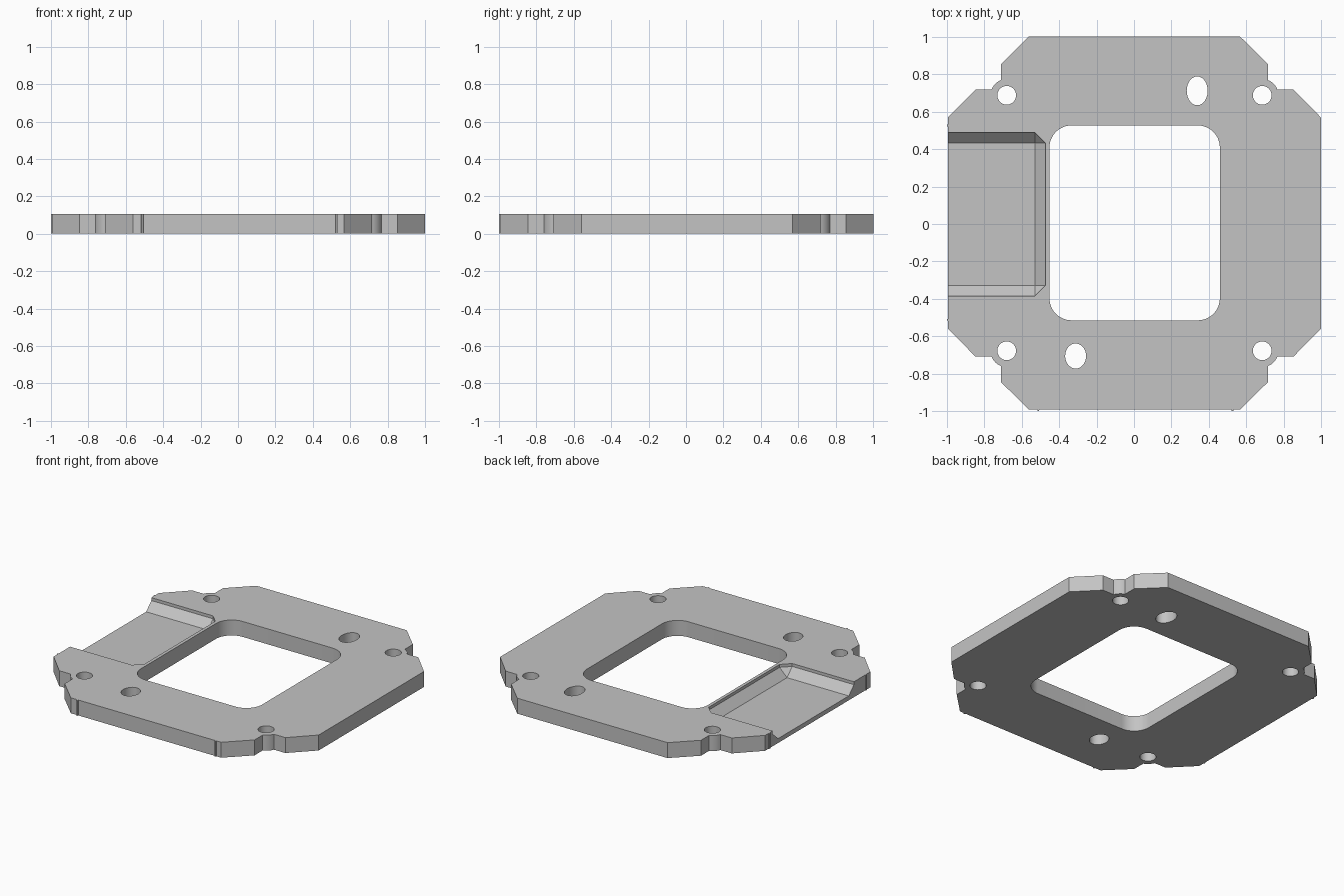
import bpy, bmesh
from math import cos, sin, pi, radians

cube = bpy.data.objects.get("Cube")
if cube:
    bpy.data.objects.remove(cube, do_unlink=True)

HEIGHT = 0.105
CX, CY = 0.0025, 0.005      # plate centre; small nibs extend past two edges
HALF = 0.9965

grey = bpy.data.materials.new("plain grey")
grey.use_nodes = True
grey.diffuse_color = (0.55, 0.55, 0.55, 1)
grey.node_tree.nodes["Principled BSDF"].inputs["Base Color"].default_value = (0.55, 0.55, 0.55, 1)


def add_object(name, bm):
    bmesh.ops.recalc_face_normals(bm, faces=bm.faces)
    mesh = bpy.data.meshes.new(name)
    bm.to_mesh(mesh)
    bm.free()
    mesh.materials.append(grey)
    obj = bpy.data.objects.new(name, mesh)
    bpy.context.collection.objects.link(obj)
    return obj


def prism(name, outline, z0, z1):
    bm = bmesh.new()
    face = bm.faces.new([bm.verts.new((x, y, z0)) for x, y in outline])
    top = bmesh.ops.extrude_face_region(bm, geom=[face])["geom"]
    bmesh.ops.translate(bm, vec=(0, 0, z1 - z0),
                        verts=[v for v in top if isinstance(v, bmesh.types.BMVert)])
    return add_object(name, bm)


def arc(cx, cy, rx, ry, a0, a1, n):
    angles = [radians(a0 + (a1 - a0) * i / n) for i in range(n + 1)]
    return [(cx + rx * cos(a), cy + ry * sin(a)) for a in angles]


def through_cutter(name, outline):
    return prism(name, outline, -0.1, HEIGHT + 0.1)


# Plate outline: one notched corner with a rounded boss, turned four times
PIN = 0.683
corner = [(HALF, 0.565), (0.85, 0.714), (0.764, 0.714)]
corner += arc(PIN, PIN, 0.0867, 0.0867, 21, 69, 10)
corner += [(0.714, 0.764), (0.714, 0.85), (0.565, HALF)]
outline = []
for k in range(4):
    c, s = round(cos(k * pi / 2)), round(sin(k * pi / 2))
    outline += [(CX + c * x - s * y, CY + s * x + c * y) for x, y in corner]
plate = prism("plate", outline, 0, HEIGHT)

cutters = []

# Central window with rounded corners
x0, x1, y0, y1, r = -0.452, 0.459, -0.515, 0.527, 0.118
window = []
for cx, cy, a in [(x1 - r, y1 - r, 0), (x0 + r, y1 - r, 90),
                  (x0 + r, y0 + r, 180), (x1 - r, y0 + r, 270)]:
    window += arc(cx, cy, r, r, a, a + 90, 12)
cutters.append(through_cutter("window_cutter", window))

# Four round pin holes and two oval holes
holes = [(CX + sx * PIN, CY + sy * PIN, 0.05, 0.05) for sx in (-1, 1) for sy in (-1, 1)]
holes += [(0.338, 0.712, 0.056, 0.077), (-0.312, -0.706, 0.056, 0.067)]
for cx, cy, rx, ry in holes:
    cutters.append(through_cutter("hole_cutter", arc(cx, cy, rx, ry, 0, 360, 40)[:-1]))

# Sloped pocket open to the right edge, with clipped inner corners
floor_z, lip_z = 0.03, 0.085
low, high, end, slope, outside = -0.328, 0.433, -0.53, 0.056, -1.1
points = [(x, y, floor_z) for x in (outside, end) for y in (low, high)]
for z in (lip_z, HEIGHT + 0.1):
    points += [(x, y, z) for x in (outside, end) for y in (low - slope, high + slope)]
    points += [(end + slope, y, z) for y in (low, high)]
bm = bmesh.new()
for p in points:
    bm.verts.new(p)
bmesh.ops.convex_hull(bm, input=bm.verts)
bmesh.ops.dissolve_limit(bm, angle_limit=0.01, verts=bm.verts, edges=bm.edges)
cutters.append(add_object("pocket_cutter", bm))

# Cut everything out, bake the result and drop the cutters
for cutter in cutters:
    cutter.hide_render = True
    mod = plate.modifiers.new(cutter.name, "BOOLEAN")
    mod.operation = "DIFFERENCE"
    mod.solver = "EXACT"
    mod.object = cutter
bpy.context.view_layer.update()
baked = bpy.data.meshes.new_from_object(plate.evaluated_get(bpy.context.evaluated_depsgraph_get()))
plate.modifiers.clear()
plate.data = baked
for cutter in cutters:
    bpy.data.objects.remove(cutter, do_unlink=True)

# Tiny break-off nibs on the front and right edges
edge_x, edge_y = CX - HALF, CY - HALF
for t in (-0.512, 0.527):
    prism("front_nib", [(t - 0.007, edge_y + 0.003), (t - 0.004, -1), (t + 0.004, -1),
                        (t + 0.007, edge_y + 0.003)], 0, HEIGHT)
    prism("right_nib", [(edge_x + 0.003, t - 0.007), (-1, t - 0.004), (-1, t + 0.004),
                        (edge_x + 0.003, t + 0.007)], 0, HEIGHT)

bpy.ops.object.select_all(action="DESELECT")
plate.select_set(True)
bpy.context.view_layer.objects.active = plate
bpy.ops.object.shade_smooth_by_angle(angle=radians(25))
